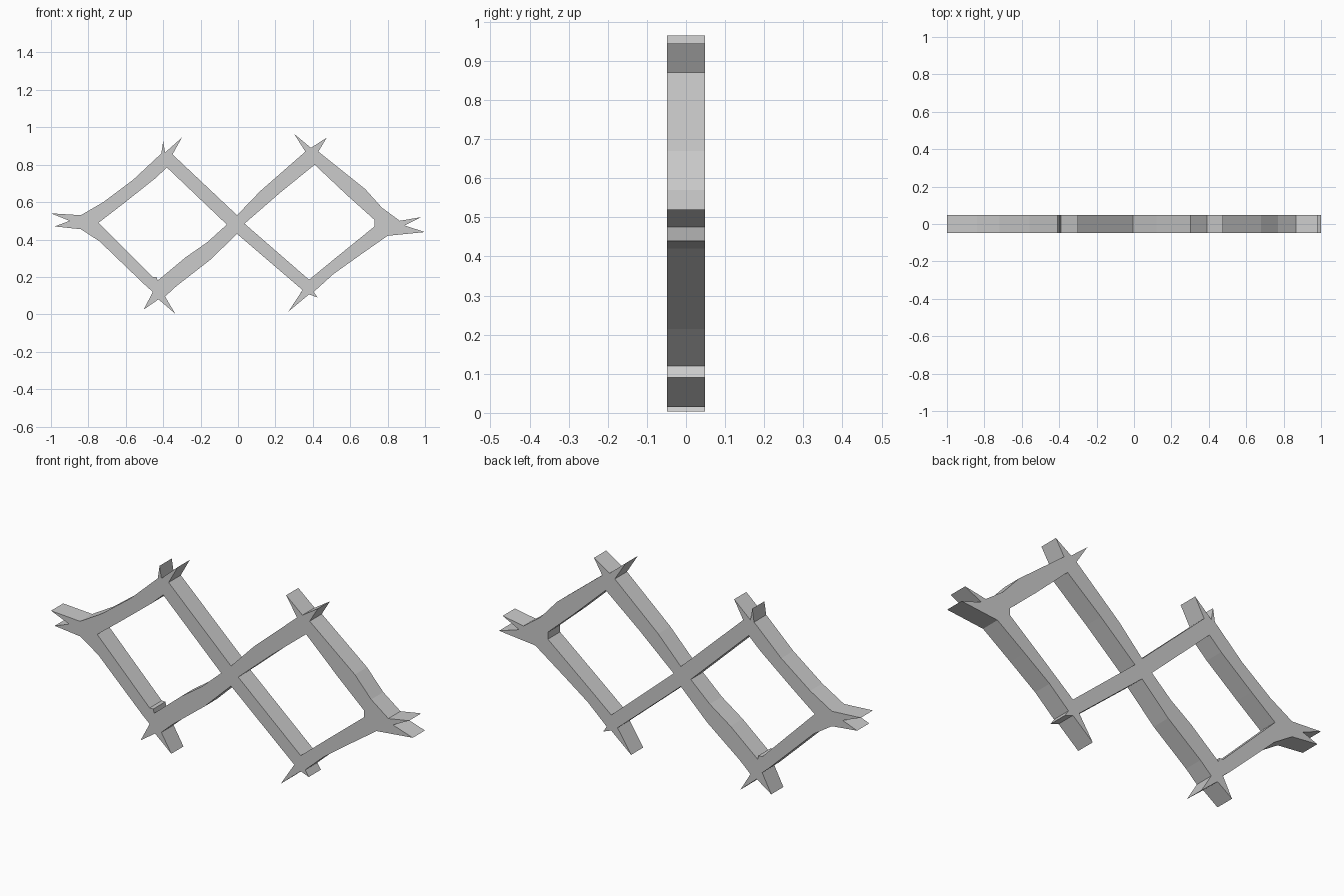
import bpy

HALF_DEPTH = 0.048

cube = bpy.data.objects.get("Cube")
if cube:
    bpy.data.objects.remove(cube, do_unlink=True)


def make_material(name, color):
    material = bpy.data.materials.new(name)
    material.use_nodes = True
    material.diffuse_color = color
    shader = material.node_tree.nodes["Principled BSDF"]
    shader.inputs["Base Color"].default_value = color
    return material


def add_outline(curve, points):
    """Add one closed straight-sided contour; inner contours become holes."""
    spline = curve.splines.new("POLY")
    spline.points.add(len(points) - 1)
    for target, (x, z) in zip(spline.points, points):
        target.co = (x, z, 0, 1)
    spline.use_cyclic_u = True


# Forked end of the left corner, split over the start and end of the contour
left_fork_top = [(-.9, .5), (-1, .54), (-.84, .53)]
left_fork_bottom = [(-.84, .455), (-.98, .47)]

# Forked ends of the upper corners
upper_left_fork = [(-.41, .86), (-.4, .925), (-.39, .865), (-.3, .945), (-.35, .855)]
upper_right_fork = [(.36, .87), (.3, .965), (.39, .89), (.475, .945), (.43, .87)]

# Forked end of the right corner
right_fork = [(.865, .5), (.98, .52), (.89, .475), (1, .44), (.8, .42)]

# Forked ends of the lower corners
lower_right_fork = [(.405, .12), (.425, .09), (.38, .107), (.27, .015), (.345, .13)]
lower_left_fork = [(-.33, .15), (-.39, .095), (-.335, .003), (-.425, .08),
                   (-.505, .025), (-.455, .12)]

# Outer edges of the struts between the forks
upper_left_strut = [(-.72, .6), (-.56, .72)]
upper_crossing = [(-.005, .53), (.12, .66)]
upper_right_strut = [(.68, .67), (.77, .57)]
lower_right_strut = [(.65, .315), (.51, .215)]
lower_crossing = [(-.005, .43), (-.15, .29)]
lower_left_strut = [(-.49, .15), (-.61, .265), (-.74, .39)]

outer_edge = (left_fork_top + upper_left_strut + upper_left_fork
              + upper_crossing + upper_right_fork + upper_right_strut
              + right_fork + lower_right_strut + lower_right_fork
              + lower_crossing + lower_left_fork + lower_left_strut
              + left_fork_bottom)

# Diamond openings
left_opening = [(-.38, .785), (-.06, .48), (-.165, .385), (-.28, .305), (-.43, .18),
                (-.435, .2), (-.455, .2), (-.745, .49), (-.615, .59), (-.445, .725)]
right_opening = [(.41, .8), (.585, .635), (.73, .505), (.73, .47), (.52, .3),
                 (.38, .185), (.035, .485), (.225, .65)]

# Lattice: filled contour, thickened evenly front and back, stood upright
curve = bpy.data.curves.new("lattice", "CURVE")
curve.dimensions = "2D"
curve.fill_mode = "BOTH"
curve.extrude = HALF_DEPTH
for contour in (outer_edge, left_opening, right_opening):
    add_outline(curve, contour)
curve.materials.append(make_material("light grey", (.6, .6, .6, 1)))

lattice = bpy.data.objects.new("lattice", curve)
bpy.context.collection.objects.link(lattice)
lattice.rotation_euler.x = 1.5708

bpy.ops.object.select_all(action="DESELECT")
lattice.select_set(True)
bpy.context.view_layer.objects.active = lattice
bpy.ops.object.convert(target="MESH")
bpy.ops.object.transform_apply(location=False, rotation=True, scale=False)
bpy.ops.object.shade_flat()
